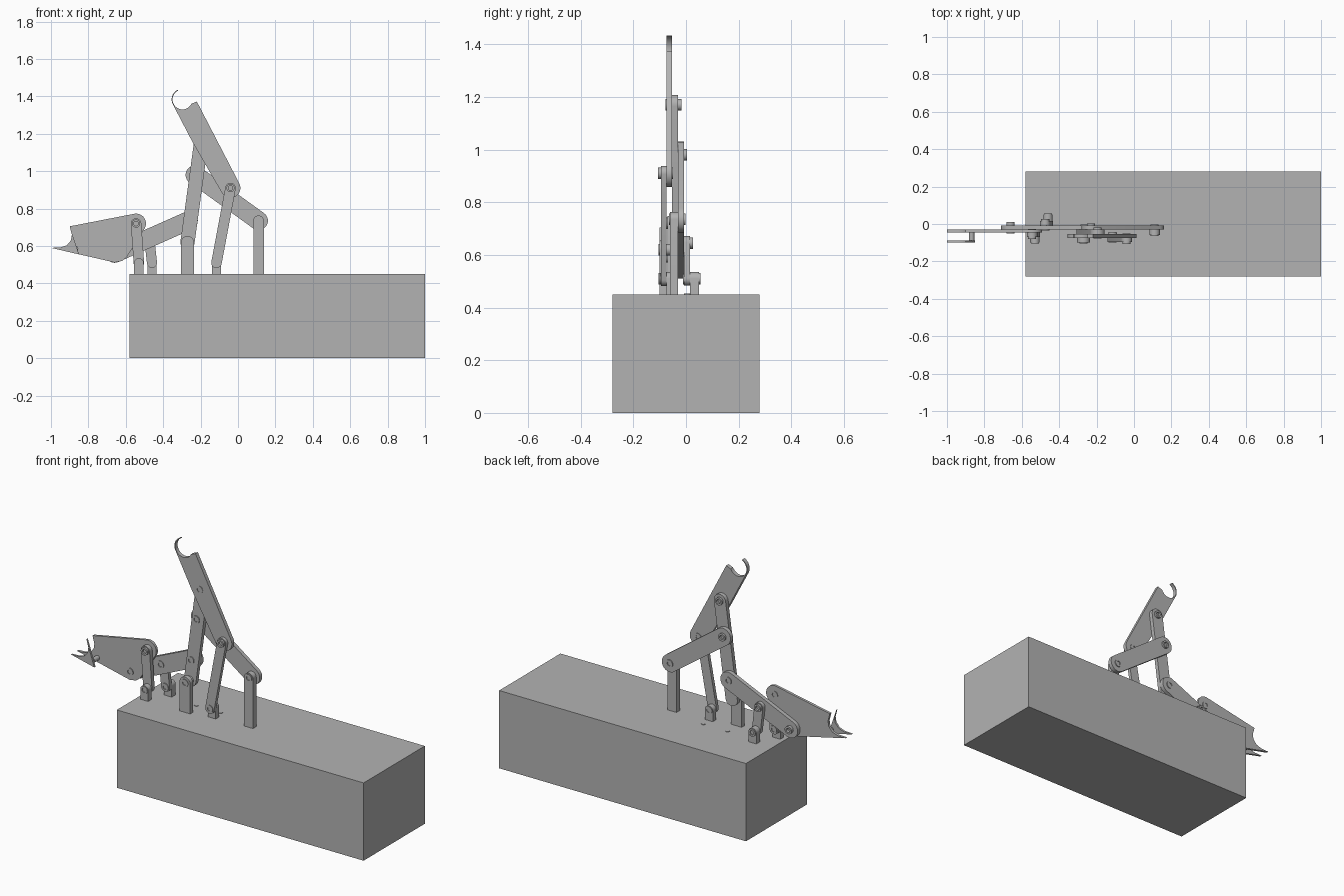
import bpy, bmesh
from math import sin, cos, atan2, radians, pi
from mathutils import Vector

old = bpy.data.objects.get("Cube")
if old:
    bpy.data.objects.remove(old)

grey = bpy.data.materials.new("plain grey")
grey.use_nodes = True
grey.diffuse_color = (0.45, 0.45, 0.45, 1)
grey.node_tree.nodes["Principled BSDF"].inputs["Base Color"].default_value = (0.45, 0.45, 0.45, 1)


def finish(name, bm):
    bmesh.ops.recalc_face_normals(bm, faces=bm.faces)
    mesh = bpy.data.meshes.new(name)
    bm.to_mesh(mesh)
    bm.free()
    mesh.materials.append(grey)
    ob = bpy.data.objects.new(name, mesh)
    bpy.context.collection.objects.link(ob)
    bpy.ops.object.select_all(action='DESELECT')
    ob.select_set(True)
    bpy.context.view_layer.objects.active = ob
    bpy.ops.object.shade_smooth_by_angle(angle=radians(35))
    return ob


def plate(name, outline, y0, y1):
    """Flat plate: an x-z outline extruded from y0 to y1."""
    bm = bmesh.new()
    face = bm.faces.new([bm.verts.new((x, y0, z)) for x, z in outline])
    ext = bmesh.ops.extrude_face_region(bm, geom=[face])
    moved = [g for g in ext["geom"] if isinstance(g, bmesh.types.BMVert)]
    bmesh.ops.translate(bm, verts=moved, vec=(0, y1 - y0, 0))
    bmesh.ops.triangulate(bm, faces=[f for f in bm.faces if len(f.verts) > 4])
    return finish(name, bm)


def arc(c, r, a0, a1, n=16):
    """Points on a circle between two angles in degrees."""
    steps = [radians(a0 + (a1 - a0) * i / n) for i in range(n + 1)]
    return [(c[0] + r * cos(a), c[1] + r * sin(a)) for a in steps]


def link(name, a, b, r, y0, y1):
    """Bar with two round ends."""
    t = atan2(b[1] - a[1], b[0] - a[0]) * 180 / pi
    plate(name, arc(a, r, t + 90, t + 270) + arc(b, r, t - 90, t + 90), y0, y1)


def post(name, top, r, y0, y1):
    """Upright with a round top, standing on the base."""
    x = top[0]
    plate(name, [(x - r, BASE_TOP), (x + r, BASE_TOP)] + arc(top, r, 0, 180), y0, y1)


def pin(name, c, y0, y1, r=0.022):
    """Hollow pivot pin along y."""
    bm = bmesh.new()
    rings = [[bm.verts.new((x, y, z)) for x, z in arc(c, rad, 0, 345, 23)]
             for rad, y in ((r, y0), (r, y1), (r * 0.55, y1), (r * 0.55, y0))]
    for k in range(4):
        p, q = rings[k], rings[(k + 1) % 4]
        for i in range(24):
            j = (i + 1) % 24
            bm.faces.new((p[i], p[j], q[j], q[i]))
    finish(name, bm)


# Base block
BASE_TOP = 0.45
plate("base_block", [(-0.58, 0), (1, 0), (1, BASE_TOP), (-0.58, BASE_TOP)], -0.28, 0.28)

# Pivot points
rear_pivot = (0.11, 0.735)
mid_pivot = (-0.27, 0.62)
elbow = (-0.265, 0.735)
cross = (-0.23, 0.98)
arm_mid = (-0.195, 1.17)
arm_low = (-0.04, 0.91)
crank_foot = (-0.115, 0.51)
jaw_top = (-0.545, 0.72)
jaw_foot = (-0.53, 0.51)
jaw_end = (-0.66, 0.56)
rocker_top = (-0.475, 0.645)
rocker_foot = (-0.46, 0.51)

# Posts
post("rear_post", rear_pivot, 0.028, -0.06, -0.03)
post("middle_post", mid_pivot, 0.034, -0.1, -0.075)
post("crank_post", crank_foot, 0.025, -0.075, -0.045)
post("jaw_post", jaw_foot, 0.025, -0.1, -0.07)
post("rocker_post", rocker_foot, 0.025, 0.015, 0.05)

# Linkage bars
link("cross_link", rear_pivot, cross, 0.05, -0.03, -0.007)
link("main_lever", mid_pivot, arm_mid, 0.038, -0.053, -0.03)
link("jaw_link", elbow, jaw_end, 0.05, -0.03, -0.007)
link("crank_link", arm_low, crank_foot, 0.028, -0.095, -0.075)
link("jaw_rocker", jaw_top, jaw_foot, 0.028, -0.07, -0.045)
link("rear_rocker", rocker_top, rocker_foot, 0.027, -0.007, 0.015)

# Upper arm with a hooked end
grip = (-0.297, 1.383)
hook_inner = arc(grip, 0.053, 115, 335, 24)
hook_outer = arc(grip, 0.058, 200, 118, 10)
arm = [(-0.22, 1.372)] + arc(arm_low, 0.053, 27, -151) + [(-0.243, 1.155)]
plate("upper_arm", arm + hook_outer + hook_inner, -0.075, -0.053)

# Jaw plate with a curved mouth
bite = [(-1.0, 0.59), (-0.95, 0.592), (-0.915, 0.604), (-0.893, 0.63), (-0.888, 0.66), (-0.9, 0.705)]
plate("jaw_plate", bite + arc(jaw_top, 0.053, 100, -35) + [(-0.595, 0.54), (-0.62, 0.52), (-0.66, 0.512)],
      -0.045, -0.03)

# Second jaw tooth, held off the plate by a spacer
plate("jaw_tooth", bite + [(-0.85, 0.555)], -0.1, -0.088)
pin("tooth_spacer", (-0.868, 0.585), -0.09, -0.04, 0.014)

# Pivot pins
for name, c, y0, y1 in (
        ("rear_pin", rear_pivot, -0.064, -0.002),
        ("middle_pin", mid_pivot, -0.104, -0.03),
        ("elbow_pin", elbow, -0.058, -0.002),
        ("cross_pin", cross, -0.057, 0.004),
        ("arm_middle_pin", arm_mid, -0.078, -0.018),
        ("arm_lower_pin", arm_low, -0.107, -0.05),
        ("crank_pin", crank_foot, -0.099, -0.042),
        ("jaw_upper_pin", jaw_top, -0.08, -0.027),
        ("jaw_lower_pin", jaw_foot, -0.104, -0.04),
        ("jaw_end_pin", jaw_end, -0.05, 0.01),
        ("rocker_upper_pin", rocker_top, -0.034, 0.027),
        ("rocker_lower_pin", rocker_foot, -0.012, 0.056)):
    pin(name, c, y0, y1)

# Small studs on the base top
for i, (x, y) in enumerate(((-0.27, 0.005), (-0.115, 0.005))):
    bm = bmesh.new()
    bmesh.ops.create_cone(bm, cap_ends=True, segments=16, radius1=0.012, radius2=0.012, depth=0.006)
    bmesh.ops.translate(bm, verts=bm.verts, vec=Vector((x, y, BASE_TOP)))
    finish("base_stud_%d" % (i + 1), bm)
